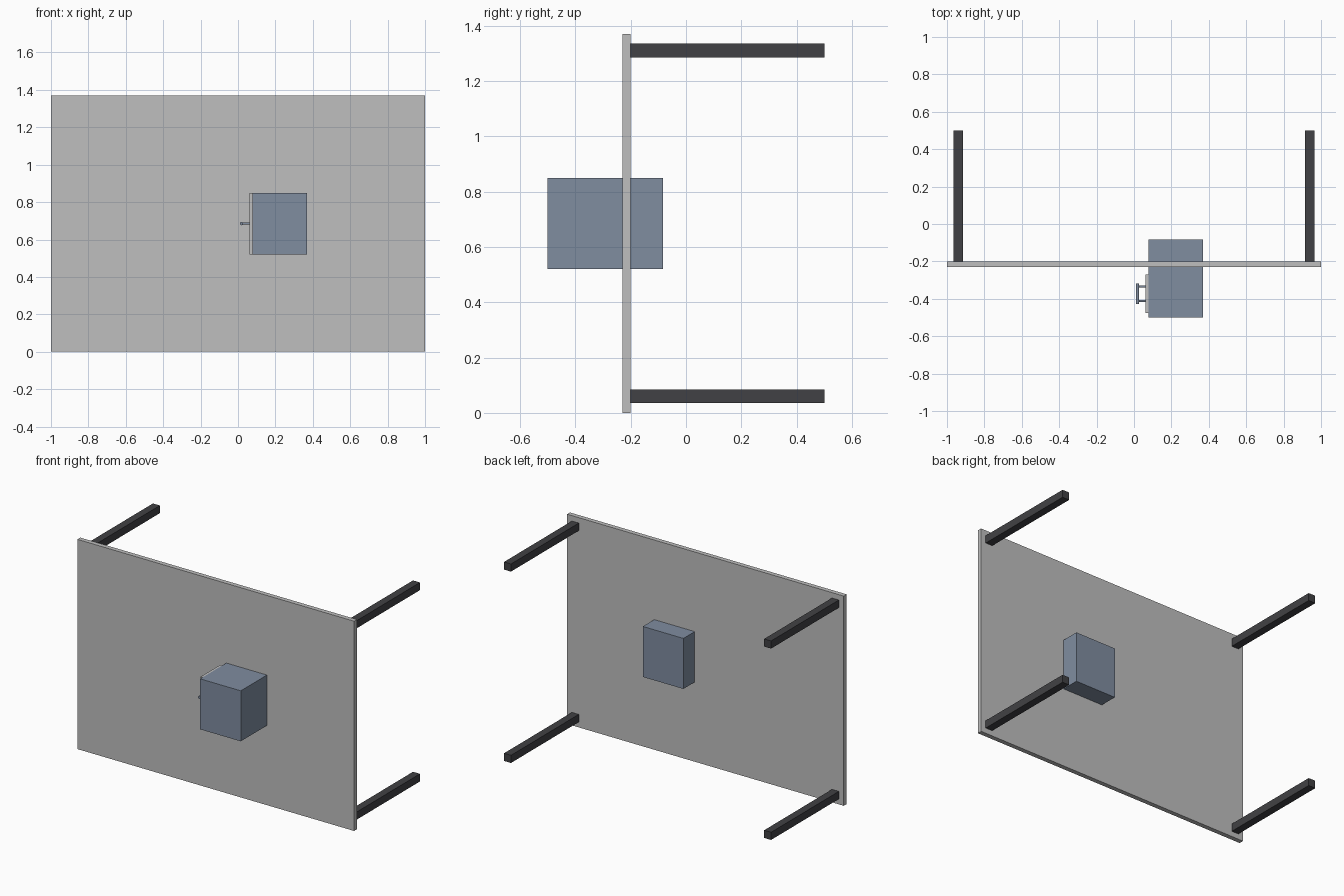
import bpy
import math

old = bpy.data.objects.get("Cube")
if old:
    bpy.data.objects.remove(old, do_unlink=True)


def material(name, rgb):
    m = bpy.data.materials.new(name)
    m.use_nodes = True
    colour = (*rgb, 1)
    m.diffuse_color = colour
    m.node_tree.nodes["Principled BSDF"].inputs["Base Color"].default_value = colour
    return m


light_grey = material("light grey", (0.52, 0.52, 0.52))
charcoal = material("charcoal", (0.053, 0.053, 0.058))
slate_blue = material("slate blue", (0.215, 0.266, 0.352))


def box(name, low, high, mat):
    centre = [(a + b) / 2 for a, b in zip(low, high)]
    bpy.ops.mesh.primitive_cube_add(size=1, location=centre)
    ob = bpy.context.object
    ob.name = name
    ob.scale = [b - a for a, b in zip(low, high)]
    bpy.ops.object.transform_apply(location=False, rotation=False, scale=True)
    ob.data.materials.append(mat)
    return ob


def rod(name, centre, radius, length, rotation, mat):
    bpy.ops.mesh.primitive_cylinder_add(vertices=16, radius=radius, depth=length,
                                        location=centre, rotation=rotation)
    ob = bpy.context.object
    ob.name = name
    ob.data.materials.append(mat)
    bpy.ops.object.shade_smooth_by_angle()
    return ob


# Table top standing on its long edge
box("table_top", (-1, -0.23, 0), (1, -0.2, 1.37), light_grey)

# Four legs pointing backwards
for side, x in (("right", -0.94), ("left", 0.94)):
    for level, z in (("lower", 0.06), ("upper", 1.31)):
        box(f"{side}_{level}_leg", (x - 0.025, -0.2, z - 0.025),
            (x + 0.025, 0.5, z + 0.025), charcoal)

# Cabinet passing through the top, with its drawer front
box("cabinet", (0.077, -0.5, 0.52), (0.37, -0.083, 0.85), slate_blue)
box("drawer_front", (0.062, -0.475, 0.52), (0.077, -0.27, 0.85), light_grey)

# Drawer handle: a bar on two posts
quarter = math.pi / 2
rod("handle_bar", (0.019, -0.373, 0.685), 0.009, 0.108, (quarter, 0, 0), slate_blue)
for label, y in (("front", -0.412), ("back", -0.334)):
    rod(f"handle_{label}_post", (0.041, y, 0.685), 0.006, 0.044, (0, quarter, 0), slate_blue)
